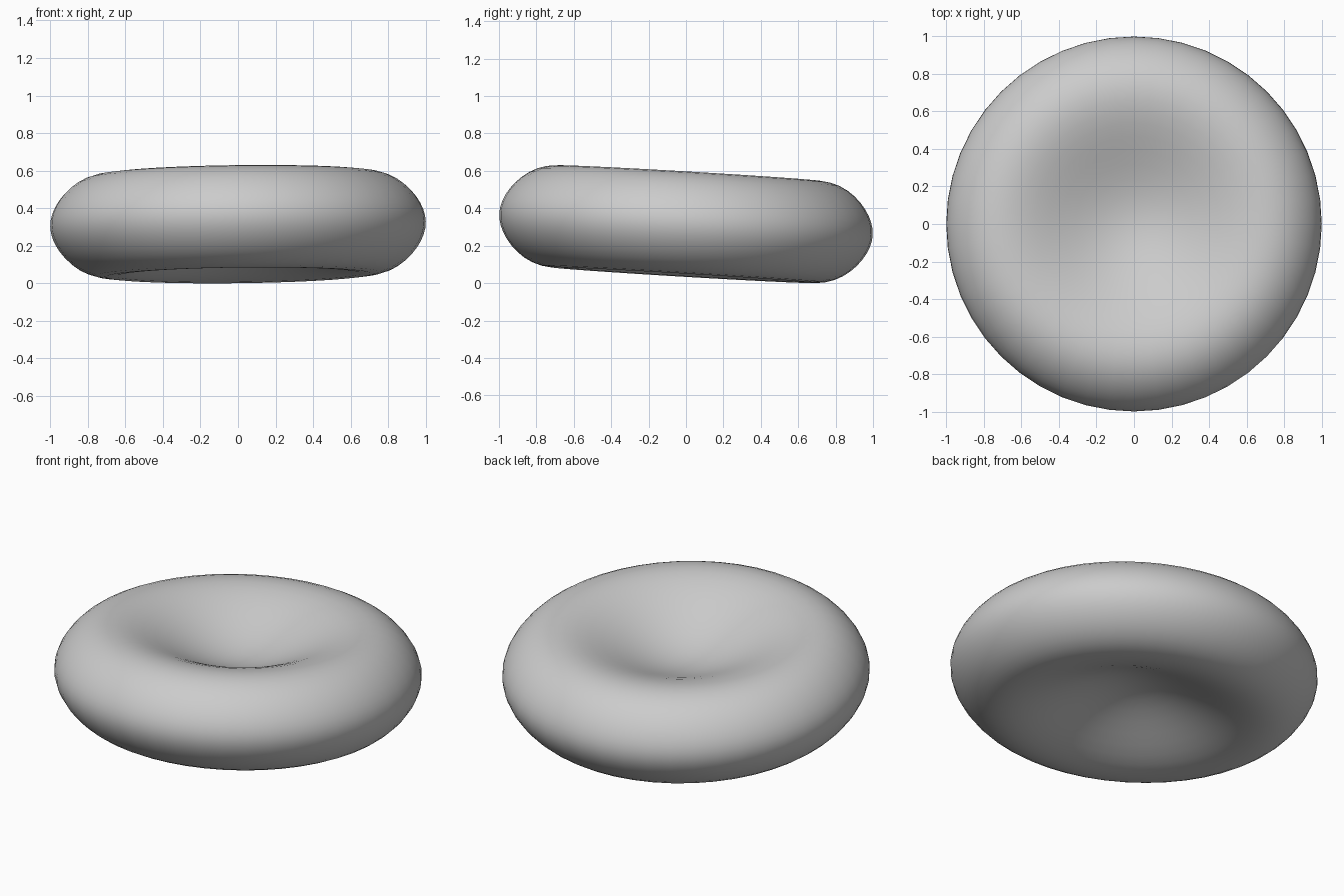
import bpy, bmesh
from math import sin, cos, pi, radians
from mathutils import Matrix

cube = bpy.data.objects.get("Cube")
if cube:
    bpy.data.objects.remove(cube)

RINGS, SEGMENTS = 40, 48

# Plain grey material
grey = bpy.data.materials.new("light_grey")
grey.use_nodes = True
colour = (0.6, 0.6, 0.6, 1)
grey.diffuse_color = colour
grey.node_tree.nodes["Principled BSDF"].inputs["Base Color"].default_value = colour


def half_section(t):
    """Dimpled disc section from the top centre (0) to the bottom centre (pi)."""
    r = sin(t)
    return r, 0, 0.4 * cos(t) * (0.18 + 2.25 * r**2 - 1.36 * r**4)


# Biconcave disc: half section revolved about the vertical axis
bm = bmesh.new()
verts = [bm.verts.new(half_section(pi * i / RINGS)) for i in range(RINGS + 1)]
edges = [bm.edges.new(pair) for pair in zip(verts, verts[1:])]
bmesh.ops.spin(bm, geom=verts + edges, cent=(0, 0, 0), axis=(0, 0, 1),
               angle=2 * pi, steps=SEGMENTS)
bmesh.ops.remove_doubles(bm, verts=bm.verts, dist=0.0005)
bmesh.ops.recalc_face_normals(bm, faces=bm.faces)

# Slight tilt, front edge raised, then rest on the ground
tilt = Matrix.Rotation(radians(-3.4), 4, "X") @ Matrix.Rotation(radians(-0.7), 4, "Y")
bm.transform(tilt)
bm.transform(Matrix.Translation((0, 0, -min(v.co.z for v in bm.verts))))
for face in bm.faces:
    face.smooth = True

mesh = bpy.data.meshes.new("dimpled_disc")
bm.to_mesh(mesh)
bm.free()
mesh.materials.append(grey)
disc = bpy.data.objects.new("dimpled_disc", mesh)
bpy.context.collection.objects.link(disc)
